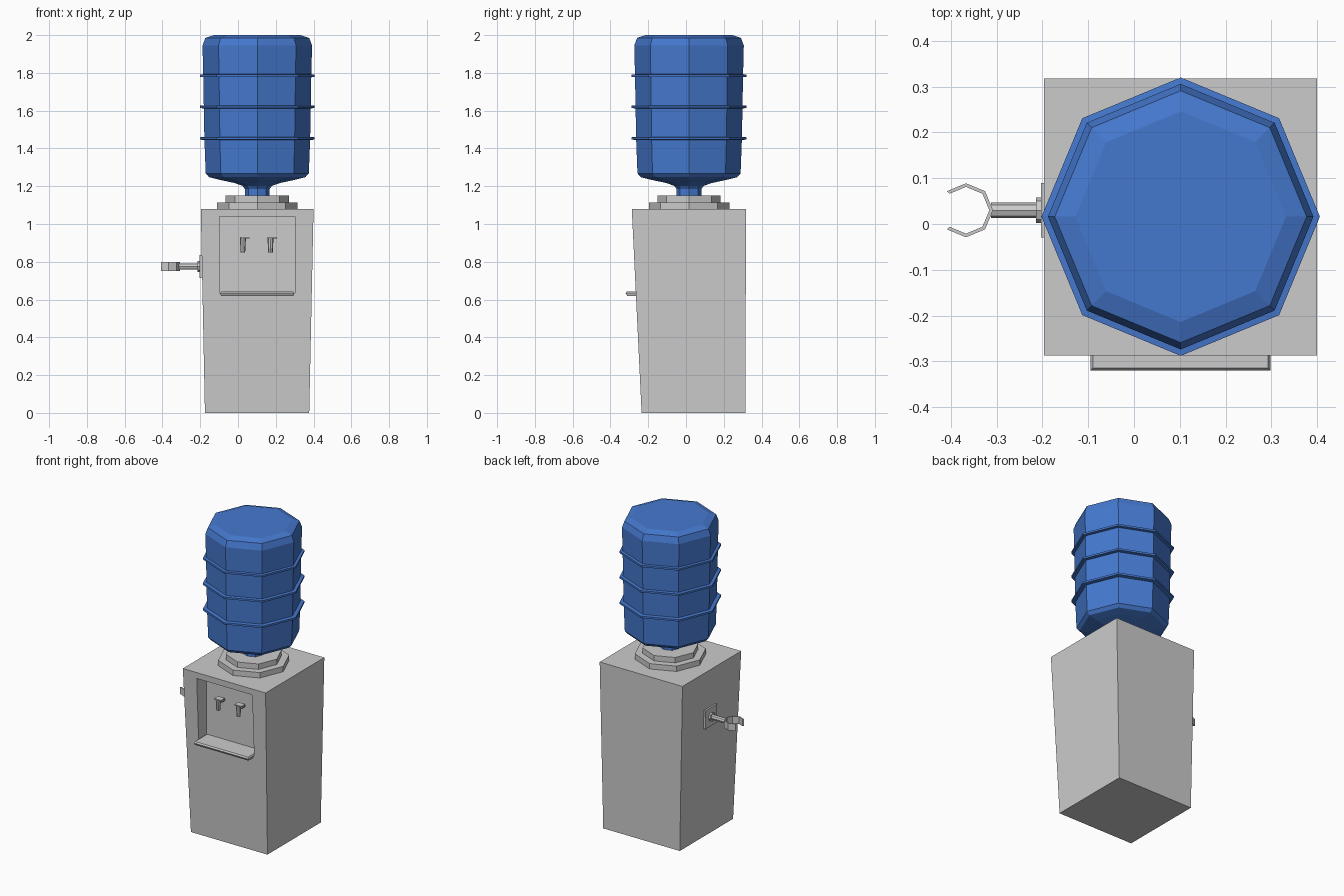
import bpy, bmesh, math
from mathutils import Vector, Matrix

if "Cube" in bpy.data.objects:
    bpy.data.objects.remove(bpy.data.objects["Cube"])

CX, CY = 0.102, 0.016          # axis of the bottle


def make(name, bm, mat=None):
    bmesh.ops.recalc_face_normals(bm, faces=bm.faces)
    me = bpy.data.meshes.new(name)
    bm.to_mesh(me)
    bm.free()
    ob = bpy.data.objects.new(name, me)
    bpy.context.collection.objects.link(ob)
    if mat:
        me.materials.append(mat)
    return ob


def loft(name, rings, mat=None):
    """Skin a stack of equal-length point rings and cap both ends."""
    bm = bmesh.new()
    vs = [[bm.verts.new(p) for p in r] for r in rings]
    n = len(vs[0])
    for a, b in zip(vs, vs[1:]):
        for i in range(n):
            j = (i + 1) % n
            bm.faces.new((a[i], a[j], b[j], b[i]))
    bm.faces.new(vs[0])
    bm.faces.new(vs[-1])
    return make(name, bm, mat)


def rect(x0, x1, y0, y1, z):
    return [(x0, y0, z), (x1, y0, z), (x1, y1, z), (x0, y1, z)]


def box(name, x0, x1, y0, y1, z0, z1):
    return loft(name, [rect(x0, x1, y0, y1, z0), rect(x0, x1, y0, y1, z1)])


def turned(name, profile, mat=None, n=8):
    """Octagonal lathe about the bottle axis from (radius, z) pairs."""
    return loft(name, [[(CX + r * math.cos(k * math.tau / n),
                         CY + r * math.sin(k * math.tau / n), z)
                        for k in range(n)] for r, z in profile], mat)


def rod(name, a, b, r1, r2, n=8):
    """Tapered rod between two points."""
    a, b = Vector(a), Vector(b)
    d = b - a
    bm = bmesh.new()
    m = Matrix.Translation((a + b) / 2) @ d.to_track_quat('Z', 'Y').to_matrix().to_4x4()
    bmesh.ops.create_cone(bm, cap_ends=True, segments=n, radius1=r1, radius2=r2,
                          depth=d.length, matrix=m)
    return make(name, bm)


blue = bpy.data.materials.new("blue_plastic")
blue.diffuse_color = (0.06, 0.19, 0.62, 1)
blue.use_nodes = True
blue.node_tree.nodes["Principled BSDF"].inputs["Base Color"].default_value = blue.diffuse_color

# Tapered cabinet with a dispensing recess cut in the front
cabinet = loft("cabinet", [rect(-0.175, 0.377, -0.235, 0.314, 0),
                           rect(-0.197, 0.40, -0.287, 0.318, 1.08)])
cutter = box("recess_cutter", -0.098, 0.302, -0.5, -0.185, 0.635, 1.04)
mod = cabinet.modifiers.new("recess", 'BOOLEAN')
mod.operation = 'DIFFERENCE'
mod.solver = 'EXACT'
mod.object = cutter
bpy.context.view_layer.objects.active = cabinet
bpy.ops.object.modifier_apply(modifier=mod.name)
bpy.data.objects.remove(cutter)

# Drip tray
loft("drip_tray", [rect(-0.09, 0.294, -0.312, -0.19, 0.62),
                   rect(-0.095, 0.298, -0.32, -0.19, 0.634),
                   rect(-0.09, 0.293, -0.314, -0.19, 0.643)])

# Two taps with levers
for side, x in (("left", 0.026), ("right", 0.172)):
    rod(side + "_tap_pipe", (x, -0.18, 0.90), (x, -0.245, 0.90), 0.012, 0.012)
    rod(side + "_tap_spout", (x, -0.24, 0.85), (x, -0.24, 0.925), 0.012, 0.016)
    box(side + "_tap_lever", x - 0.015, x + 0.035, -0.262, -0.222, 0.924, 0.931)

# Stepped collar
turned("lower_collar", [(0.213, 1.075), (0.213, 1.115)])
turned("upper_collar", [(0.167, 1.11), (0.167, 1.15)])

# Bottle with neck, shoulder and bevelled top
turned("bottle", [(0.066, 1.14), (0.066, 1.186), (0.078, 1.202), (0.12, 1.217),
                  (0.20, 1.234), (0.255, 1.248), (0.273, 1.268), (0.28, 1.45),
                  (0.286, 1.785), (0.29, 1.945), (0.275, 1.985), (0.23, 2.0)], blue)
for i, z in enumerate((1.453, 1.62, 1.785)):
    turned(f"bottle_rib_{i + 1}", [(0.276, z - 0.009), (0.304, z - 0.006),
                                   (0.304, z + 0.006), (0.276, z + 0.009)], blue)

# Cup holder on the left side: plate, flange, arm and open ring
HY, HZ = 0.03, 0.775
box("holder_plate", -0.203, -0.185, HY - 0.06, HY + 0.06, HZ - 0.06, HZ + 0.06)
rod("holder_flange", (-0.20, HY, HZ), (-0.214, HY, HZ), 0.028, 0.028)
rod("holder_arm", (-0.205, HY, HZ), (-0.312, HY, HZ), 0.017, 0.017)

bm = bmesh.new()
rows = []
for k in range(-3, 4):
    c, s = math.cos(k * math.pi / 4), math.sin(k * math.pi / 4)
    rows.append([bm.verts.new((-0.367 + r * c, HY + r * s, HZ + h))
                 for r, h in ((0.059, -0.023), (0.059, 0.023), (0.051, 0.023), (0.051, -0.023))])
for a, b in zip(rows, rows[1:]):
    for i in range(4):
        j = (i + 1) % 4
        bm.faces.new((a[i], a[j], b[j], b[i]))
bm.faces.new(rows[0])
bm.faces.new(rows[-1])
make("holder_ring", bm)
